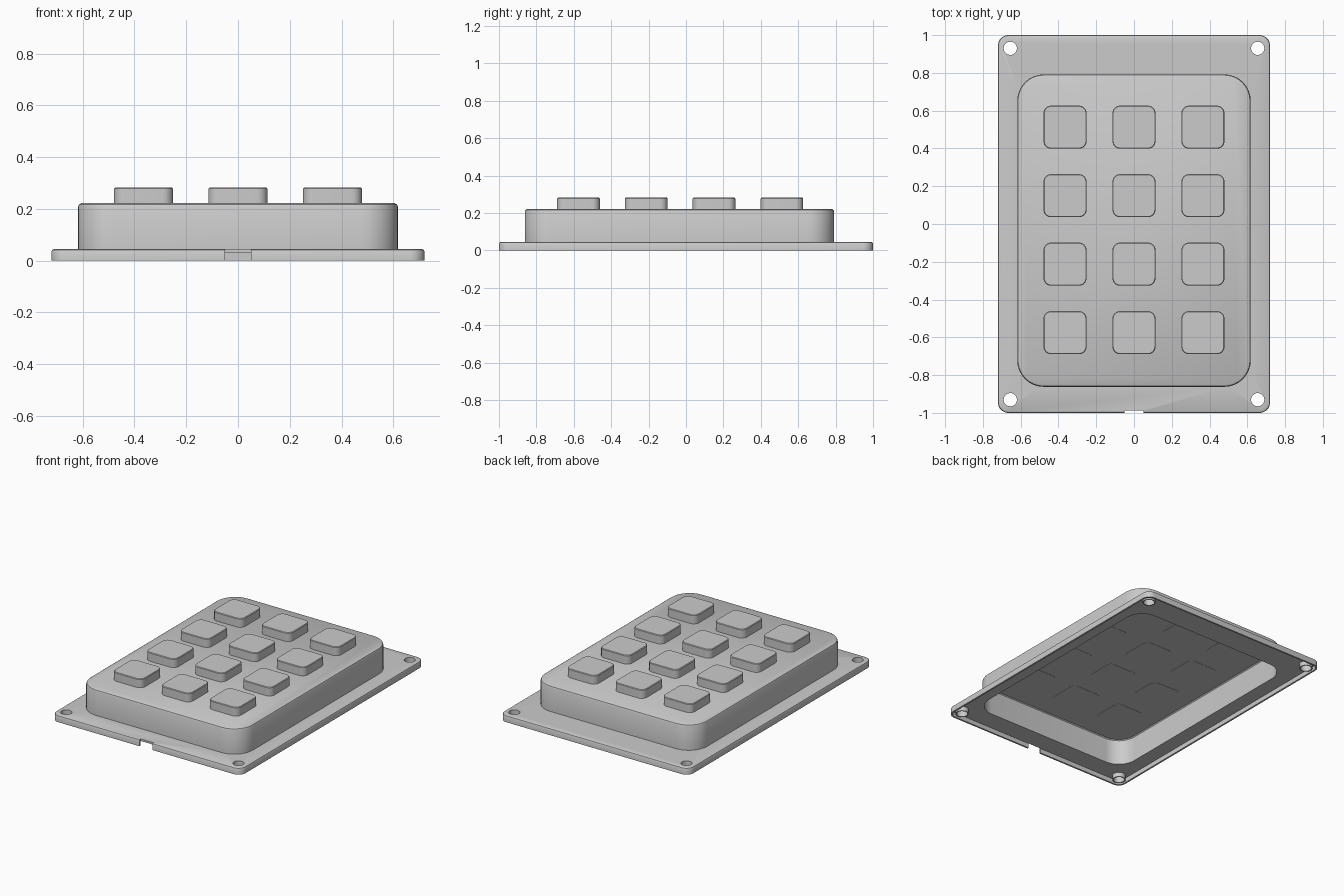
import bpy, bmesh, math

if "Cube" in bpy.data.objects:
    bpy.data.objects.remove(bpy.data.objects["Cube"])


def ring(bm, hx, hy, r, z, cx=0, cy=0, n=8):
    # rounded rectangle outline
    verts = []
    for k, (sx, sy) in enumerate(((1, 1), (-1, 1), (-1, -1), (1, -1))):
        for i in range(n + 1):
            a = math.pi / 2 * (k + i / n)
            verts.append(bm.verts.new((cx + sx * (hx - r) + r * math.cos(a),
                                       cy + sy * (hy - r) + r * math.sin(a), z)))
    return verts


def loft(name, outlines, closed=False):
    bm = bmesh.new()
    rings = [ring(bm, *o) for o in outlines]
    pairs = list(zip(rings, rings[1:]))
    if closed:
        pairs.append((rings[-1], rings[0]))
    else:
        bm.faces.new(rings[0][::-1])
        bm.faces.new(rings[-1])
    for a, b in pairs:
        for i in range(len(a)):
            j = (i + 1) % len(a)
            bm.faces.new((a[i], a[j], b[j], b[i]))
    bmesh.ops.remove_doubles(bm, verts=bm.verts, dist=1e-6)
    bmesh.ops.recalc_face_normals(bm, faces=bm.faces)
    me = bpy.data.meshes.new(name)
    bm.to_mesh(me)
    bm.free()
    ob = bpy.data.objects.new(name, me)
    bpy.context.collection.objects.link(ob)
    return ob


def smooth(ob):
    bpy.ops.object.select_all(action='DESELECT')
    ob.select_set(True)
    bpy.context.view_layer.objects.active = ob
    bpy.ops.object.shade_smooth_by_angle(angle=math.radians(30))


def cut(ob, cutter):
    m = ob.modifiers.new("cut", 'BOOLEAN')
    m.operation, m.solver, m.object = 'DIFFERENCE', 'EXACT', cutter
    bpy.context.view_layer.objects.active = ob
    bpy.ops.object.modifier_apply(modifier=m.name)
    bpy.data.objects.remove(cutter)


CY = -0.035          # housing centre in y
WALL = 0.012


def housing(inset, z):
    return (0.618 - inset, 0.827 - inset, 0.14 - inset, z, 0, CY)


def flange(inset, z):
    return (0.72 - inset, 1.0 - inset, 0.055 - inset, z)


# hollow case: thin raised housing on a lipped flange
case = loft("case", [
    housing(0.018, 0.21), housing(WALL, 0.204), housing(WALL, 0.031),
    flange(WALL, 0.031), flange(WALL, 0), flange(0, 0),
    flange(0, 0.036), flange(0.003, 0.042), flange(0.009, 0.045),
    housing(0, 0.045), housing(0, 0.208), housing(0.004, 0.217), housing(0.013, 0.222)])

# screw holes with short tubes below, and the cable notch in the front lip
for sx in (-1, 1):
    for sy in (-1, 1):
        x, y = sx * 0.655, sy * 0.93
        cut(case, loft("hole_cutter", [(0.035, 0.035, 0.035, z, x, y) for z in (-0.1, 0.15)]))
        tube = loft("screw_tube", [(r, r, r, z, x, y) for r, z in
                    ((0.035, 0), (0.042, 0), (0.042, 0.038), (0.035, 0.038))], closed=True)
        smooth(tube)
cut(case, loft("notch_cutter", [(0.05, 0.05, 0.001, z, 0, -1.037) for z in (-0.1, 0.15)]))
smooth(case)

# twelve keys
for i in range(3):
    for j in range(4):
        x, y = (i - 1) * 0.365, -0.575 + j * 0.3625
        key = loft("key", [(0.114 - d, 0.114 - d, 0.04 - d, z, x, y) for d, z in
                           ((0, 0.2085), (0, 0.278), (0.004, 0.282))])
        smooth(key)
